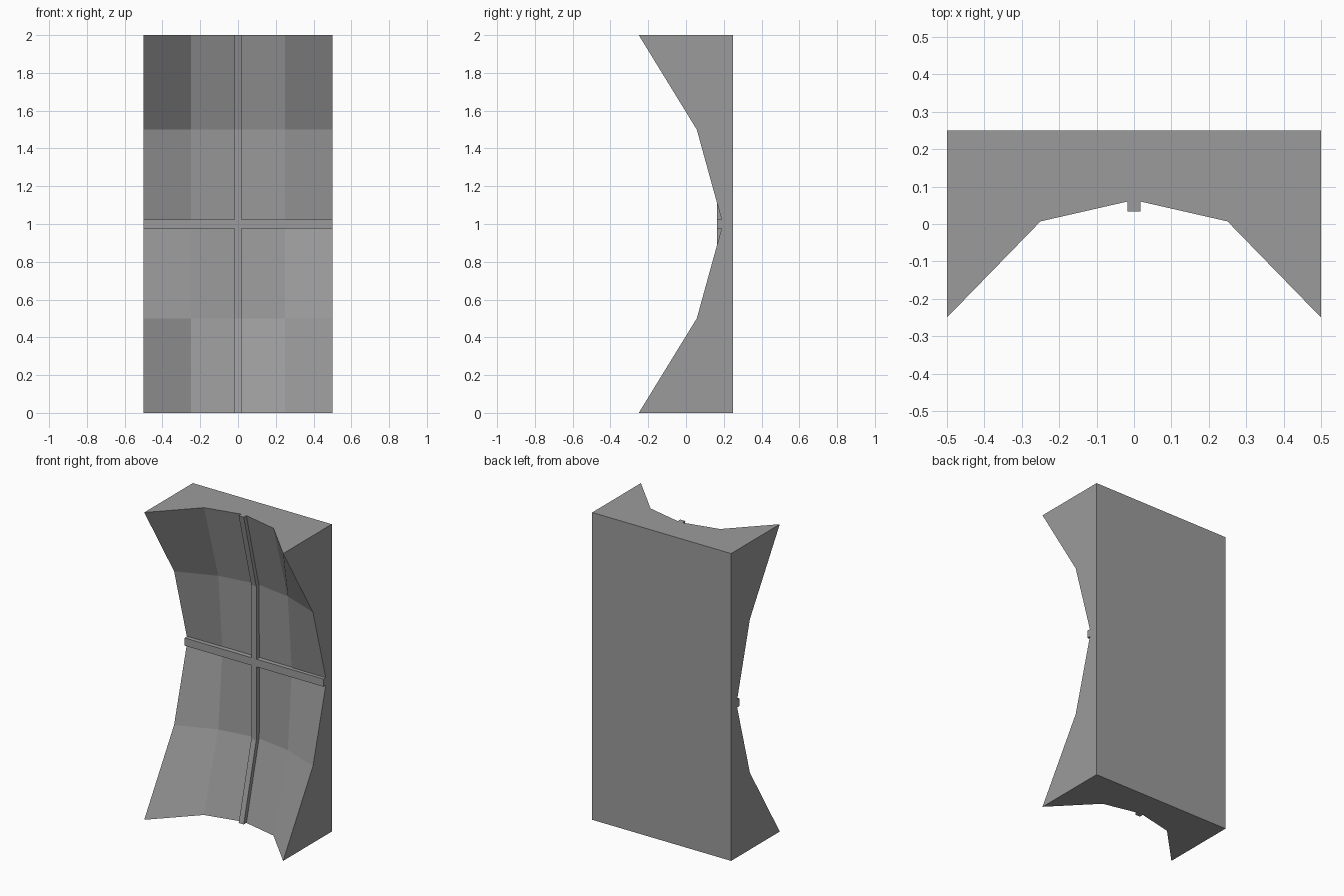
import bpy, bmesh

if "Cube" in bpy.data.objects:
    bpy.data.objects.remove(bpy.data.objects["Cube"])

BACK = 0.25
XS = [-0.5, -0.25, 0, 0.25, 0.5]
ZS = [0, 0.5, 1, 1.5, 2]
# front depth by height band (distance from mid height), at |x| = 0, 0.25, 0.5
DEPTH = [(0.197, 0.196, 0.195), (0.193, 0.155, 0.057), (0.064, 0.007, -0.25)]

grey = bpy.data.materials.new("dark_grey")
grey.diffuse_color = (0.33, 0.33, 0.33, 1)
grey.use_nodes = True
grey.node_tree.nodes["Principled BSDF"].inputs["Base Color"].default_value = grey.diffuse_color


def finish(bm, name):
    bmesh.ops.recalc_face_normals(bm, faces=bm.faces[:])
    mesh = bpy.data.meshes.new(name)
    bm.to_mesh(mesh)
    bm.free()
    mesh.materials.append(grey)
    ob = bpy.data.objects.new(name, mesh)
    bpy.context.collection.objects.link(ob)
    return ob


# Block with a faceted hollow front
bm = bmesh.new()
grid = [[bm.verts.new((x, DEPTH[abs(j - 2)][abs(i - 2)], z))
         for i, x in enumerate(XS)] for j, z in enumerate(ZS)]
for j in range(4):
    for i in range(4):
        bm.faces.new((grid[j][i], grid[j][i + 1], grid[j + 1][i + 1], grid[j + 1][i]))
bl, br, tl, tr = [bm.verts.new((x, BACK, z)) for z in (0, 2) for x in (-0.5, 0.5)]
bm.faces.new((bl, br, tr, tl))
bm.faces.new(grid[0] + [br, bl])
bm.faces.new(grid[4] + [tr, tl])
bm.faces.new([row[0] for row in grid] + [tl, bl])
bm.faces.new([row[4] for row in grid] + [tr, br])
finish(bm, "hollow_block")


def prism(name, profile, x0, x1):
    """Extrude a (y, z) profile from x0 to x1."""
    bm = bmesh.new()
    face = bm.faces.new([bm.verts.new((x0, y, z)) for y, z in profile])
    out = bmesh.ops.extrude_face_region(bm, geom=[face])
    verts = [g for g in out["geom"] if isinstance(g, bmesh.types.BMVert)]
    bmesh.ops.translate(bm, verts=verts, vec=(x1 - x0, 0, 0))
    return finish(bm, name)


# Straight horizontal rib
prism("horizontal_rib", [(0.165, 0.975), (0.165, 1.025), (0.21, 1.025), (0.21, 0.975)], -0.5, 0.5)

# Bent vertical rib, one half above and one below the horizontal rib
half = [(0.165, 0.025), (0.162, 0.5), (0.033, 1.0), (0.075, 1.0), (0.204, 0.5), (0.207, 0.025)]
for name, s in (("upper_vertical_rib", 1), ("lower_vertical_rib", -1)):
    prism(name, [(y, 1 + s * d) for y, d in half], -0.018, 0.018)
